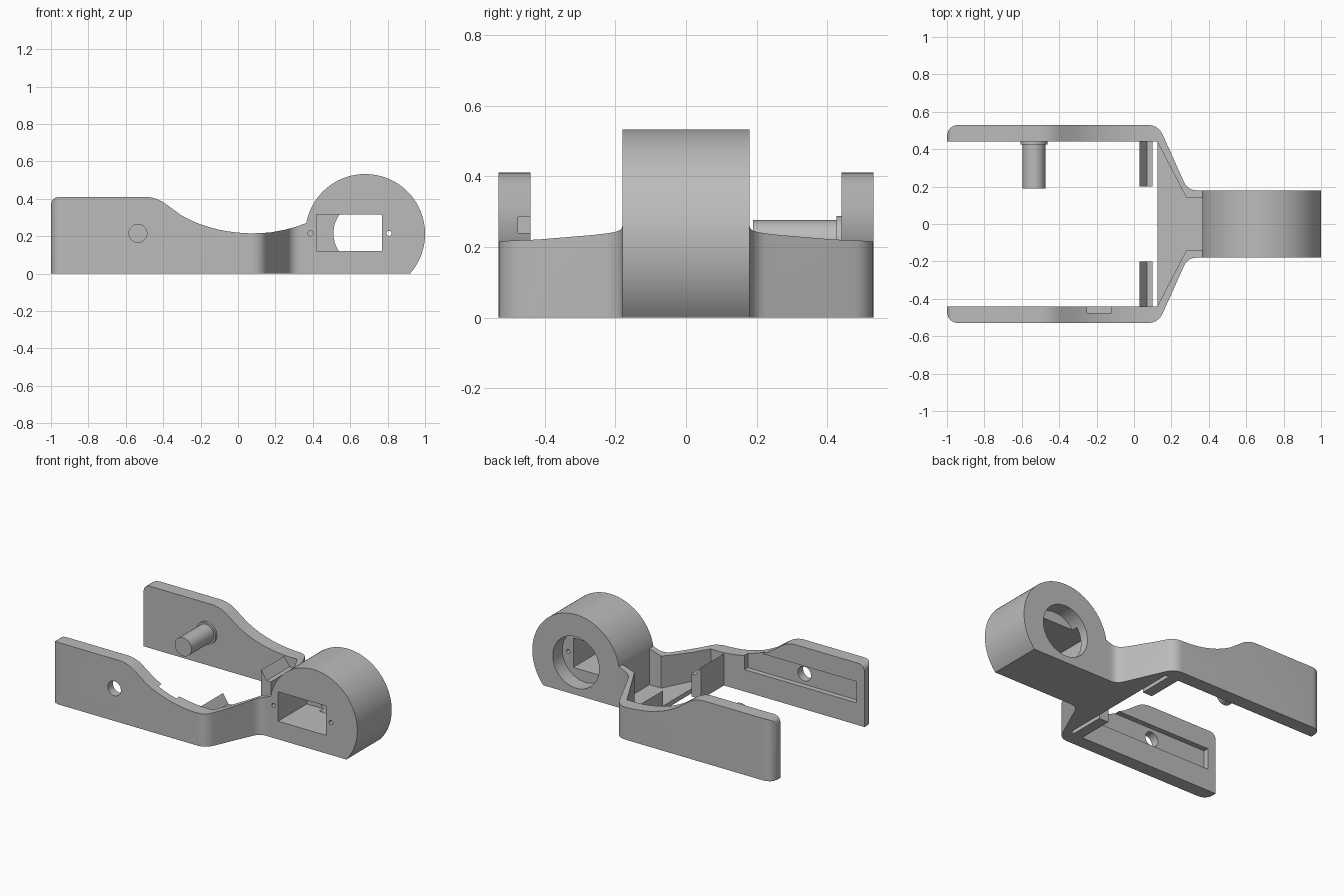
import bpy, bmesh, math

if "Cube" in bpy.data.objects:
    bpy.data.objects.remove(bpy.data.objects["Cube"])

grey = bpy.data.materials.new("light_grey")
grey.diffuse_color = (0.5, 0.5, 0.5, 1)
grey.use_nodes = True
grey.node_tree.nodes["Principled BSDF"].inputs["Base Color"].default_value = grey.diffuse_color


def prism(name, pts, axis, lo, hi):
    """Extrude a closed outline: (x, y) along z, or (x, z) along y."""
    bm = bmesh.new()
    place = (lambda a, b, c: (a, b, c)) if axis == 'z' else (lambda a, b, c: (a, c, b))
    low = [bm.verts.new(place(a, b, lo)) for a, b in pts]
    high = [bm.verts.new(place(a, b, hi)) for a, b in pts]
    bm.faces.new(low)
    bm.faces.new(high)
    n = len(pts)
    for i in range(n):
        j = (i + 1) % n
        bm.faces.new((low[i], low[j], high[j], high[i]))
    bmesh.ops.recalc_face_normals(bm, faces=bm.faces)
    me = bpy.data.meshes.new(name)
    bm.to_mesh(me)
    bm.free()
    ob = bpy.data.objects.new(name, me)
    bpy.context.collection.objects.link(ob)
    me.materials.append(grey)
    return ob


def rounded(corners, steps=8):
    """Outline from (a, b, r) corners, each softened over length r."""
    out = []
    n = len(corners)
    for i, (x, y, r) in enumerate(corners):
        if r == 0:
            out.append((x, y))
            continue
        ends = []
        for qx, qy, _ in (corners[i - 1], corners[(i + 1) % n]):
            d = math.hypot(qx - x, qy - y)
            ends.append((x + (qx - x) * r / d, y + (qy - y) * r / d))
        (ax, ay), (bx, by) = ends
        for k in range(steps + 1):
            t = k / steps
            u = 1 - t
            out.append((u * u * ax + 2 * u * t * x + t * t * bx,
                        u * u * ay + 2 * u * t * y + t * t * by))
    return out


def circle(x, z, r, n=48):
    return [(x + r * math.cos(2 * math.pi * i / n),
             z + r * math.sin(2 * math.pi * i / n)) for i in range(n)]


def box(x0, x1, z0, z1):
    return [(x0, z0), (x1, z0), (x1, z1), (x0, z1)]


def boolean(ob, cutter, op='DIFFERENCE'):
    mod = ob.modifiers.new("cut", 'BOOLEAN')
    mod.operation = op
    mod.solver = 'EXACT'
    mod.object = cutter
    bpy.context.view_layer.objects.active = ob
    bpy.ops.object.modifier_apply(modifier=mod.name)
    bpy.data.objects.remove(cutter)


AX = 0.215                      # height of the pivot axis
PIVOT = -0.535

# Fork arms: plan outline trimmed by the swooping side profile
plan = rounded([(-1, .44, 0), (.125, .44, 0), (.28, .14, 0), (.366, .14, 0),
                (.366, .18, 0), (.287, .18, .05), (.13, .53, .06), (-1, .53, .07)])
swoop = [(-.30, .31), (-.25, .284), (-.2, .263), (-.15, .247), (-.1, .234),
         (-.05, .225), (0, .219), (.06, .215), (.12, .216), (.18, .221),
         (.25, .234), (.31, .25), (.366, .27)]
side = rounded([(-1.1, -.1, 0), (-1.1, 0, 0), (-1, 0, 0), (-1, .41, .05),
                (-.44, .41, .06)] + [(x, z, 0) for x, z in swoop]
               + [(.4, .28, 0), (.4, 0, 0), (-1, 0, 0)][:2])
side = [p for p in side if p[0] >= -1.0001]
arms = {}
for label, s in (("back", 1), ("front", -1)):
    arm = prism(label + "_arm", [(x, s * y) for x, y in plan], 'z', 0, 0.6)
    boolean(arm, prism("trim", side, 'y', -0.7, 0.7), 'INTERSECT')
    arms[label] = arm

    # Slotted rib standing inside the arm
    y0, y1 = sorted((s * .2, s * .442))
    prism(label + "_rib", [(.03, 0), (.1, 0), (.1, .15), (.07, .15), (.03, .21)],
          'y', y0, y1)

# Sliding groove and pivot hole in the front arm
boolean(arms["front"], prism("groove", box(-.94, -.12, .145, .285), 'y', -.475, -.4))
boolean(arms["front"], prism("hole", circle(PIVOT, AX, .048), 'y', -.6, -.4))

# Pivot pin with collar on the back arm
prism("pivot_pin", circle(PIVOT, AX, .061), 'y', .19, .43)
prism("pin_collar", circle(PIVOT, AX, .073), 'y', .425, .442)

# Floor web between the slanted walls
prism("floor_web", [(.125, -.44), (.28, -.14), (.366, -.14),
                    (.366, .14), (.28, .14), (.125, .44)], 'z', 0, .03)

# Drum housing with flat base
R, CX, CZ = .32, .68, .212
a0, a1 = math.atan2(-CZ, .24), math.atan2(.058, -.314)
arc = [(CX + R * math.cos(a0 + (a1 - a0) * i / 64),
        CZ + R * math.sin(a0 + (a1 - a0) * i / 64)) for i in range(65)]
drum = prism("drum_housing", arc + [(.366, 0)], 'y', -.18, .18)

# Rectangular window in front, round opening behind, two screw holes
boolean(drum, prism("window", box(.42, .77, .12, .315), 'y', -.3, .12))
boolean(drum, prism("opening", circle(CX, AX, .17, 64), 'y', .08, .3))
boolean(drum, prism("screw", circle(.387, AX, .014, 16), 'y', -.3, -.05))
boolean(drum, prism("screw", circle(.807, AX, .014, 16), 'y', -.3, .15))

# Smooth the curved faces, keep the edges crisp
bpy.ops.object.select_all(action='DESELECT')
for ob in bpy.context.scene.objects:
    ob.select_set(True)
    bpy.context.view_layer.objects.active = ob
bpy.ops.object.shade_smooth_by_angle(angle=math.radians(30))
